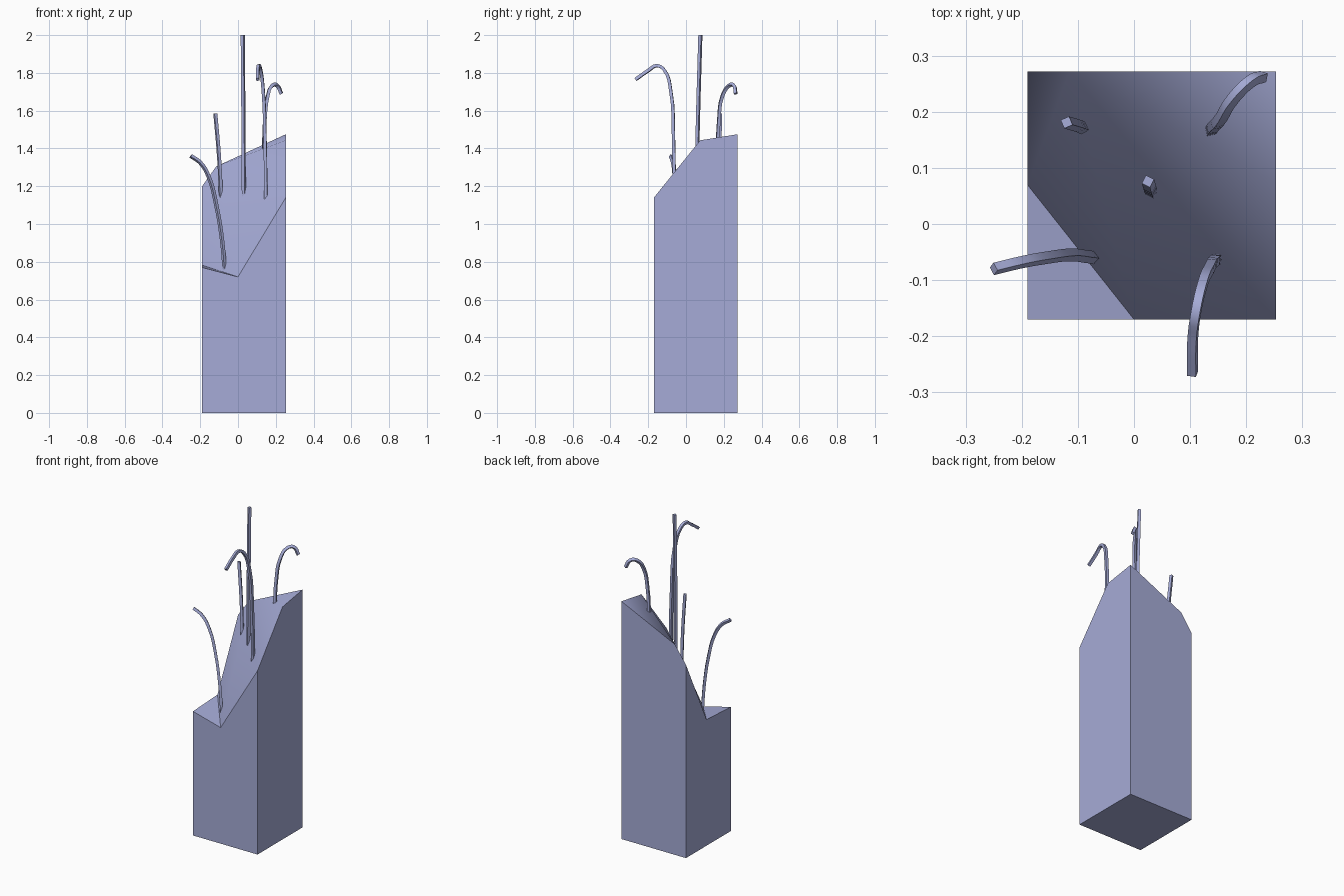
import bpy, bmesh, math

default = bpy.data.objects.get("Cube")
if default:
    bpy.data.objects.remove(default, do_unlink=True)

# Single lavender material
mat = bpy.data.materials.new("pale_lavender")
mat.use_nodes = True
colour = (0.38, 0.41, 0.68, 1.0)
mat.diffuse_color = colour
mat.node_tree.nodes["Principled BSDF"].inputs["Base Color"].default_value = colour


def activate(obj):
    bpy.ops.object.select_all(action='DESELECT')
    obj.select_set(True)
    bpy.context.view_layer.objects.active = obj


# Square column whose top is broken off in slanted facets
L, R, F, B = -0.19, 0.253, -0.17, 0.272
rim = {
    "front_left": (L, F, 0.77),
    "valley_front": (0.0, F, 0.72),
    "front_right": (R, F, 1.14),
    "ridge_right": (R, 0.075, 1.443),
    "back_right": (R, B, 1.475),
    "ridge_back": (-0.115, B, 1.305),
    "back_left": (L, B, 1.2),
    "valley_left": (L, 0.07, 0.782),
}
bm = bmesh.new()
top = {name: bm.verts.new(co) for name, co in rim.items()}
base = [bm.verts.new((x, y, 0)) for x, y in ((L, F), (R, F), (R, B), (L, B))]
ring = list(top)

# Walls, each running along two segments of the broken rim
for side in range(4):
    upper = [top[ring[(side * 2 + k) % 8]] for k in range(3)]
    bm.faces.new([base[side], base[(side + 1) % 4]] + upper[::-1])
bm.faces.new(base[::-1])

# Slanted facets: low ledge, large slope fanned from the back ridge, high cap
for names in (("front_left", "valley_front", "valley_left"),
              ("valley_front", "front_right", "ridge_back"),
              ("front_right", "ridge_right", "ridge_back"),
              ("valley_front", "ridge_back", "valley_left"),
              ("valley_left", "ridge_back", "back_left"),
              ("ridge_right", "back_right", "ridge_back")):
    bm.faces.new([top[n] for n in names])
bmesh.ops.recalc_face_normals(bm, faces=bm.faces)
mesh = bpy.data.meshes.new("column")
bm.to_mesh(mesh)
bm.free()
column = bpy.data.objects.new("column", mesh)
bpy.context.collection.objects.link(column)
mesh.materials.append(mat)
activate(column)
bpy.ops.object.shade_smooth_by_angle(angle=math.radians(45))


# Thin four-sided stalks following smooth paths
def stalk(name, points):
    curve = bpy.data.curves.new(name, 'CURVE')
    curve.dimensions = '3D'
    curve.bevel_depth = 0.0115
    curve.bevel_resolution = 0
    curve.resolution_u = 4
    curve.use_fill_caps = True
    spline = curve.splines.new('BEZIER')
    spline.bezier_points.add(len(points) - 1)
    for p, co in zip(spline.bezier_points, points):
        p.co = co
        p.handle_left_type = p.handle_right_type = 'AUTO'
    obj = bpy.data.objects.new(name, curve)
    bpy.context.collection.objects.link(obj)
    curve.materials.append(mat)
    activate(obj)
    bpy.ops.object.convert(target='MESH')
    bpy.ops.object.shade_smooth_by_angle(angle=math.radians(60))


stalk("left_bent_stalk", [(-0.07, -0.06, 0.75), (-0.085, -0.058, 0.92), (-0.115, -0.055, 1.1),
                          (-0.155, -0.06, 1.25), (-0.2, -0.068, 1.325), (-0.25, -0.08, 1.36)])
stalk("short_straight_stalk", [(-0.09, 0.171, 1.14), (-0.1, 0.175, 1.35), (-0.12, 0.181, 1.585)])
stalk("tall_straight_stalk", [(0.031, 0.056, 1.13), (0.029, 0.062, 1.5), (0.025, 0.076, 2.0)])
stalk("back_hooked_stalk", [(0.136, 0.165, 1.36), (0.142, 0.174, 1.55), (0.156, 0.19, 1.67),
                            (0.178, 0.225, 1.73), (0.205, 0.252, 1.735), (0.23, 0.263, 1.69)])
stalk("front_hooked_stalk", [(0.148, -0.062, 1.13), (0.143, -0.066, 1.45), (0.134, -0.08, 1.7),
                             (0.12, -0.115, 1.815), (0.111, -0.155, 1.838),
                             (0.105, -0.2, 1.812), (0.104, -0.267, 1.765)])
